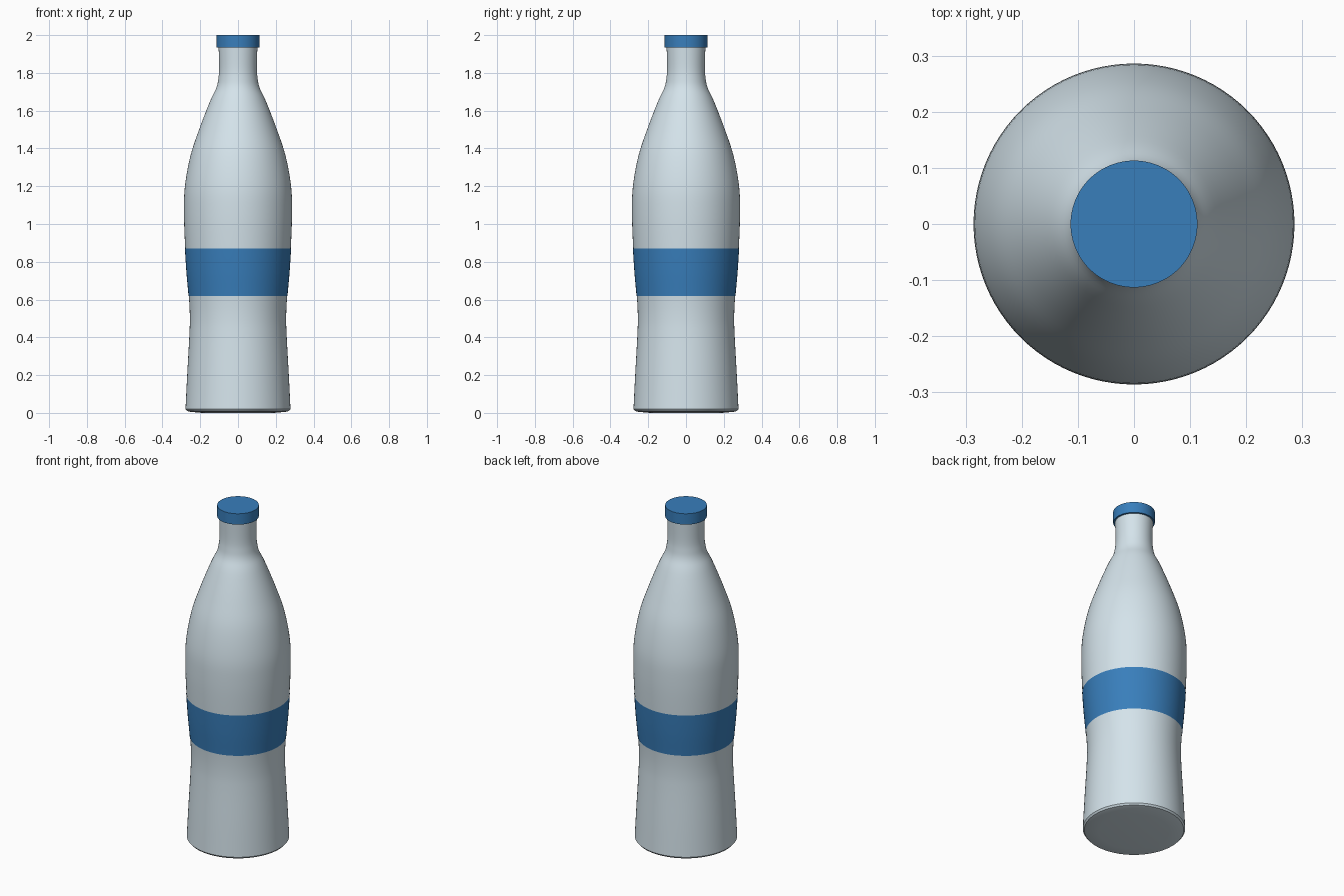
import bpy, bmesh, math
from mathutils import Vector

if "Cube" in bpy.data.objects:
    bpy.data.objects.remove(bpy.data.objects["Cube"])

SEGMENTS = 96


def material(name, rgb):
    mat = bpy.data.materials.new(name)
    mat.diffuse_color = (*rgb, 1)
    mat.use_nodes = True
    mat.node_tree.nodes["Principled BSDF"].inputs["Base Color"].default_value = mat.diffuse_color
    return mat


def smooth_profile(points, steps=5):
    """Catmull-Rom curve through (radius, z) points."""
    p = [Vector(q) for q in points]
    p = [2 * p[0] - p[1]] + p + [2 * p[-1] - p[-2]]
    out = []
    for a, b, c, d in zip(p, p[1:], p[2:], p[3:]):
        for i in range(steps):
            t = i / steps
            out.append(0.5 * (2 * b + (c - a) * t + (2 * a - 5 * b + 4 * c - d) * t**2
                              + (3 * b - a - 3 * c + d) * t**3))
    return out + [p[-2]]


def radius_at(profile, z):
    for a, b in zip(profile, profile[1:]):
        if a[1] <= z <= b[1]:
            return a[0] + (b[0] - a[0]) * (z - a[1]) / (b[1] - a[1])


def lathe(name, profile, mat, caps=True):
    """Revolve (radius, z) points around the z axis."""
    bm = bmesh.new()
    rings = [[bm.verts.new((r * math.cos(2 * math.pi * i / SEGMENTS),
                            r * math.sin(2 * math.pi * i / SEGMENTS), z))
              for i in range(SEGMENTS)] for r, z in profile]
    for lo, hi in zip(rings, rings[1:]):
        for i in range(SEGMENTS):
            j = (i + 1) % SEGMENTS
            bm.faces.new((lo[i], lo[j], hi[j], hi[i]))
    if caps:
        bm.faces.new(rings[0][::-1])
        bm.faces.new(rings[-1])
    mesh = bpy.data.meshes.new(name)
    bm.to_mesh(mesh)
    bm.free()
    mesh.materials.append(mat)
    obj = bpy.data.objects.new(name, mesh)
    bpy.context.collection.objects.link(obj)
    bpy.ops.object.select_all(action='DESELECT')
    obj.select_set(True)
    bpy.context.view_layer.objects.active = obj
    bpy.ops.object.shade_smooth_by_angle(angle=math.radians(35))
    return obj


glass = material("pale_glass", (0.66, 0.77, 0.83))
blue = material("blue", (0.04, 0.21, 0.5))

# Bottle body: rounded foot, waist, belly, shoulder and neck
wall = smooth_profile([(0.278, 0.02), (0.269, 0.2), (0.258, 0.4), (0.255, 0.5), (0.259, 0.6),
                       (0.272, 0.75), (0.281, 0.9), (0.286, 1.06), (0.281, 1.2), (0.252, 1.36),
                       (0.206, 1.5), (0.148, 1.65), (0.115, 1.72), (0.104, 1.77), (0.1, 1.83),
                       (0.103, 1.95)])
lathe("bottle_body", [(0.19, 0.0), (0.255, 0.006), (0.27, 0.01)] + wall, glass)

# Label band hugging the body
zs = [0.62 + 0.25 * i / 12 for i in range(13)]
lathe("label_band", [(radius_at(wall, z) + 0.0015, z) for z in zs], blue, caps=False)

# Cap
lathe("bottle_cap", [(0.113, 1.935), (0.113, 2.0)], blue)
